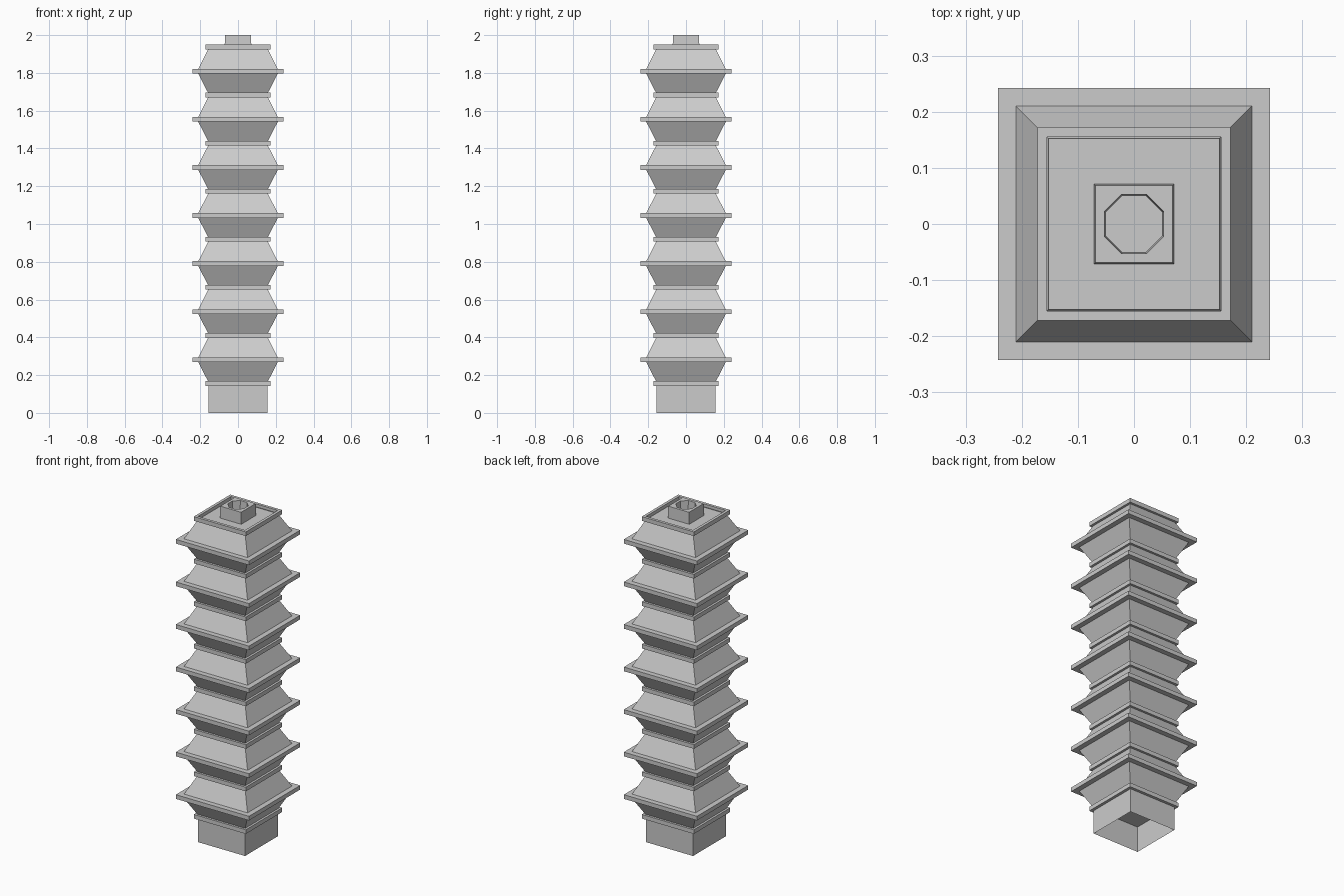
import bpy, bmesh, math

if "Cube" in bpy.data.objects:
    bpy.data.objects.remove(bpy.data.objects["Cube"])

PITCH = 0.2545   # height of one bellows fold
Z0 = 0.143       # underside of the lowest collar
FOLDS = 7


def loft(name, rings, closed=False, cap_start=False, cap_end=False):
    """rings: (sides, half_width, z); flat-sided loops joined in order."""
    bm = bmesh.new()
    loops = []
    for n, h, z in rings:
        r = h / math.cos(math.pi / n)
        loops.append([bm.verts.new((r * math.cos(2 * math.pi * (i + .5) / n),
                                    r * math.sin(2 * math.pi * (i + .5) / n), z))
                      for i in range(n)])
    pairs = list(zip(loops, loops[1:]))
    if closed:
        pairs.append((loops[-1], loops[0]))
    for a, b in pairs:
        na, nb = len(a), len(b)
        if na == nb:
            for i in range(na):
                j = (i + 1) % na
                bm.faces.new((a[i], a[j], b[j], b[i]))
        else:
            # square loop meeting octagon loop
            sq, oc = (a, b) if na == 4 else (b, a)
            for i in range(4):
                j = (i + 1) % 4
                o0, o1, o2 = oc[2 * i], oc[2 * i + 1], oc[(2 * i + 2) % 8]
                bm.faces.new((sq[i], o0, o1))
                bm.faces.new((sq[i], o1, o2, sq[j]))
    if cap_start:
        bm.faces.new(loops[0][::-1])
    if cap_end:
        bm.faces.new(loops[-1])
    bmesh.ops.recalc_face_normals(bm, faces=bm.faces)
    me = bpy.data.meshes.new(name)
    bm.to_mesh(me)
    bm.free()
    ob = bpy.data.objects.new(name, me)
    bpy.context.collection.objects.link(ob)
    return ob


def frame(name, outer, inner, z, t):
    return loft(name, [(4, outer, z), (4, outer, z + t),
                       (4, inner, z + t), (4, inner, z)], closed=True)


# hollow square base, open at the bottom, with a ceiling
loft("base_sleeve", [(4, 0.155, 0), (4, 0.155, Z0 + 0.012)], cap_end=True)

# folded bellows skin and its flanges
for k in range(FOLDS):
    z = Z0 + k * PITCH
    loft(f"bellows_fold_{k}", [(4, 0.152, z + 0.012), (4, 0.217, z + 0.138),
                               (4, 0.152, z + PITCH + 0.012)])
    frame(f"flange_{k}", 0.242, 0.205, z + 0.126, 0.025)

# narrow collars between the folds
for k in range(FOLDS + 1):
    frame(f"collar_{k}", 0.172, 0.155, Z0 + k * PITCH, 0.025)

# sunken top plate
top = Z0 + FOLDS * PITCH
loft("top_plate", [(4, 0.156, top), (4, 0.156, top + 0.005)],
     cap_start=True, cap_end=True)

# square stud with an octagonal socket
loft("top_stud", [(4, 0.071, top), (4, 0.069, 2.0), (8, 0.053, 2.0), (8, 0.051, top + 0.02)],
     cap_end=True)
